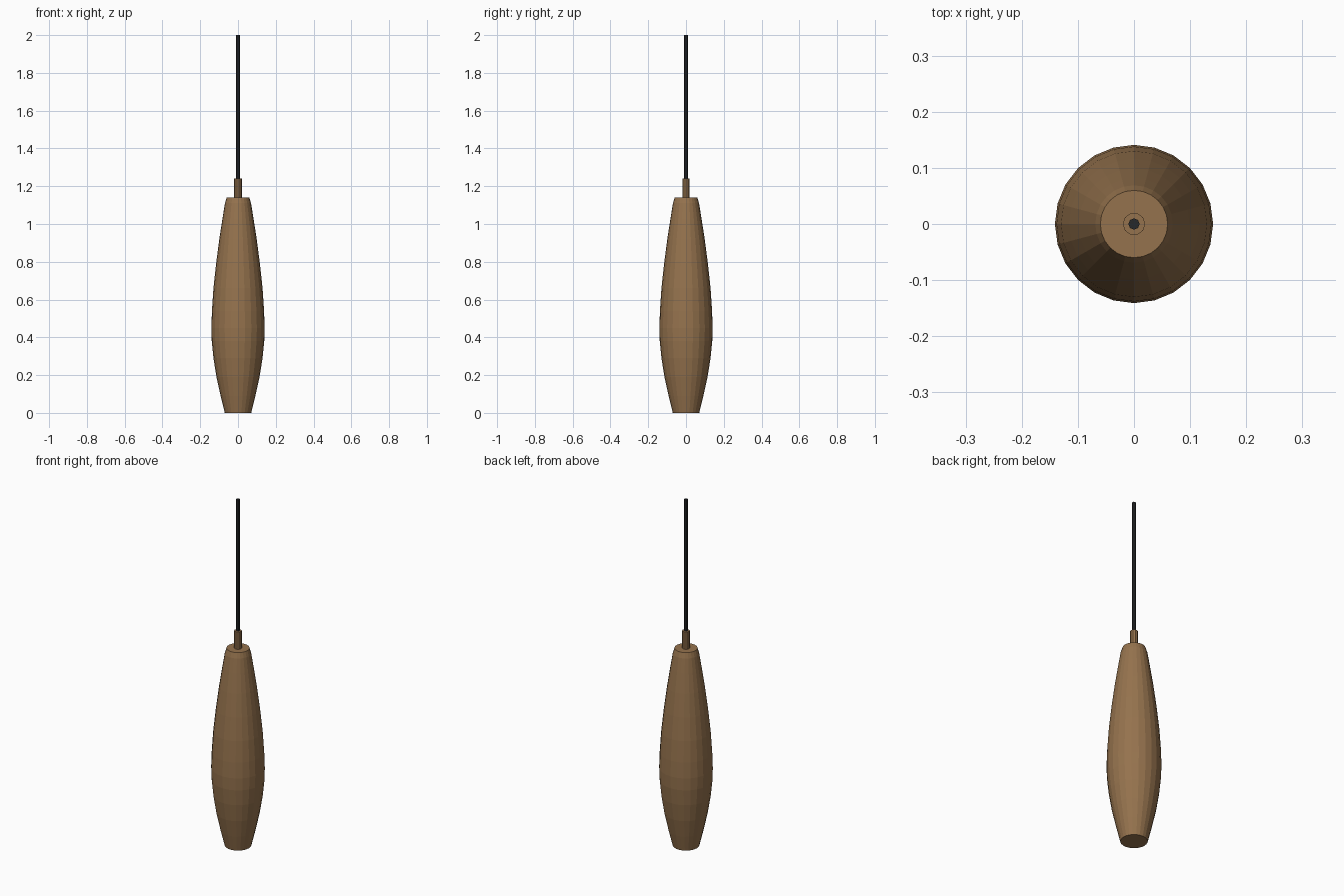
import bpy, bmesh, math

if "Cube" in bpy.data.objects:
    bpy.data.objects.remove(bpy.data.objects["Cube"])


def material(name, color):
    m = bpy.data.materials.new(name)
    m.diffuse_color = (*color, 1)
    m.use_nodes = True
    m.node_tree.nodes["Principled BSDF"].inputs["Base Color"].default_value = m.diffuse_color
    return m


def lathe(name, profile, sides, mat):
    """Closed solid of revolution from (radius, z) pairs, with flat caps."""
    bm = bmesh.new()
    rings = []
    for r, z in profile:
        rings.append([bm.verts.new((r * math.cos(2 * math.pi * i / sides),
                                    r * math.sin(2 * math.pi * i / sides), z))
                      for i in range(sides)])
    for a, b in zip(rings, rings[1:]):
        for i in range(sides):
            j = (i + 1) % sides
            bm.faces.new((a[i], a[j], b[j], b[i]))
    bm.faces.new(rings[0][::-1])
    bm.faces.new(rings[-1])
    me = bpy.data.meshes.new(name)
    bm.to_mesh(me)
    bm.free()
    me.materials.append(mat)
    ob = bpy.data.objects.new(name, me)
    bpy.context.collection.objects.link(ob)
    return ob


wood = material("warm_brown", (0.30, 0.17, 0.075))
black = material("cord_black", (0.02, 0.021, 0.023))

# Tapered shade, widest below the middle
lathe("shade", [(0.070, 0.0), (0.092, 0.09), (0.114, 0.19), (0.130, 0.29),
                (0.139, 0.38), (0.141, 0.45), (0.138, 0.54), (0.130, 0.66),
                (0.116, 0.79), (0.099, 0.92), (0.082, 1.03), (0.069, 1.11),
                (0.060, 1.14)], 24, wood)

# Small collar where the cord enters
lathe("cord_collar", [(0.020, 1.13), (0.020, 1.24)], 10, wood)

# Hanging cord
lathe("cord", [(0.010, 1.23), (0.010, 2.0)], 8, black)
